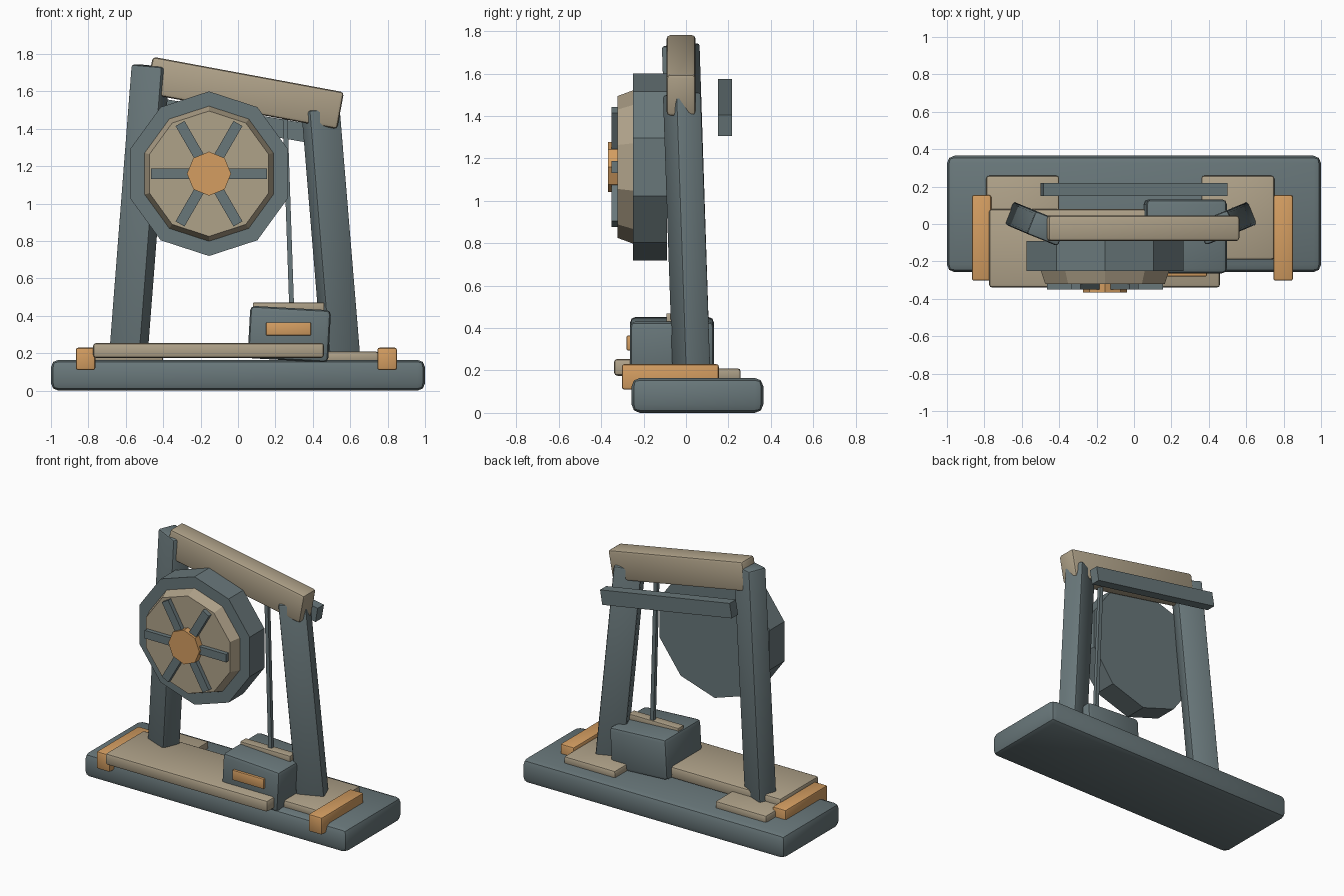
import bpy, bmesh
from math import radians, pi, cos, sin
from mathutils import Matrix, Vector

if "Cube" in bpy.data.objects:
    bpy.data.objects.remove(bpy.data.objects["Cube"])


def material(name, rgb):
    m = bpy.data.materials.new(name)
    m.diffuse_color = (*rgb, 1)
    m.use_nodes = True
    m.node_tree.nodes["Principled BSDF"].inputs["Base Color"].default_value = m.diffuse_color
    return m


SLATE = material("slate", (0.14, 0.185, 0.195))
TAN = material("tan", (0.43, 0.36, 0.25))
ORANGE = material("orange", (0.66, 0.34, 0.12))


def finish(name, bm, mat, matrix=Matrix(), smooth=True):
    bmesh.ops.recalc_face_normals(bm, faces=bm.faces)
    me = bpy.data.meshes.new(name)
    bm.to_mesh(me)
    bm.free()
    me.materials.append(mat)
    ob = bpy.data.objects.new(name, me)
    ob.matrix_world = matrix
    bpy.context.collection.objects.link(ob)
    if smooth:
        me.shade_smooth()
        me.set_sharp_from_angle(angle=radians(40))
    return ob


def box(name, center, size, mat, bevel=0.0, rot=Matrix()):
    bm = bmesh.new()
    bmesh.ops.create_cube(bm, size=1)
    bmesh.ops.scale(bm, vec=size, verts=bm.verts)
    if bevel:
        bmesh.ops.bevel(bm, geom=bm.edges[:], offset=bevel, segments=2,
                        profile=0.5, affect='EDGES')
    return finish(name, bm, mat, Matrix.Translation(center) @ rot, bevel > 0)


def span(name, lo, hi, mat, bevel=0.0):
    lo, hi = Vector(lo), Vector(hi)
    return box(name, (lo + hi) / 2, hi - lo, mat, bevel)


def post(name, start, end, w, d, mat, bevel=0.0, yaw=0.0):
    """Straight bar of section w x d between two points."""
    a, b = Vector(start), Vector(end)
    lean = Vector((0, 0, 1)).rotation_difference(b - a).to_matrix().to_4x4()
    rot = lean @ Matrix.Rotation(radians(yaw), 4, 'Z')
    return box(name, (a + b) / 2, (w, d, (b - a).length), mat, bevel, rot)


def disc(name, sides, r_back, r_front, y_back, y_front, mat, phase=pi / 2):
    """Flat-sided disc facing -y, centred on the wheel axis."""
    bm = bmesh.new()
    rings = []
    for r, y in ((r_back, y_back), (r_front, y_front)):
        rings.append([bm.verts.new((WX + r * cos(phase + 2 * pi * i / sides), y,
                                    WZ + r * sin(phase + 2 * pi * i / sides)))
                      for i in range(sides)])
    for ring in rings:
        bm.faces.new(ring)
    for i in range(sides):
        j = (i + 1) % sides
        bm.faces.new((rings[0][i], rings[0][j], rings[1][j], rings[1][i]))
    return finish(name, bm, mat, smooth=False)


# Base, foot plates, front plank and end clamps
span("base", (-1, -0.257, 0), (1, 0.365, 0.165), SLATE, 0.04)
span("left_foot_plate", (-0.79, -0.19, 0.15), (-0.40, 0.258, 0.21), TAN, 0.014)
span("right_foot_plate", (0.36, -0.19, 0.15), (0.75, 0.258, 0.21), TAN, 0.014)
span("front_plank", (-0.775, -0.34, 0.175), (0.46, 0.08, 0.255), TAN, 0.017)
span("left_clamp", (-0.867, -0.303, 0.11), (-0.763, 0.155, 0.23), ORANGE, 0.012)
span("right_clamp", (0.745, -0.303, 0.11), (0.85, 0.155, 0.23), ORANGE, 0.012)

# Leaning, twisted legs
post("left_leg", (-0.589, 0.027, 0.15), (-0.466, -0.025, 1.737), 0.18, 0.13, SLATE, 0.014, -22)
post("right_leg", (0.553, 0.027, 0.15), (0.441, -0.02, 1.505), 0.18, 0.13, SLATE, 0.014, 22)

# Sloping top beam and rear rail
slope = Matrix.Rotation(radians(10.5), 4, 'Y')
box("top_beam", (0.037, -0.023, 1.592), (1.04, 0.137, 0.2), TAN, 0.018, slope)
box("rear_rail", (0, 0.184, 1.441), (1.0, 0.068, 0.1), SLATE, 0,
    Matrix.Rotation(radians(9.8), 4, 'Y'))

# Low-poly wheel with dish, spokes and hub
WX, WZ = -0.155, 1.16
disc("wheel_rim", 10, 0.44, 0.44, -0.09, -0.25, SLATE)
disc("wheel_dish", 10, 0.365, 0.335, -0.24, -0.322, TAN)
for i in range(3):
    box(f"spoke_bar_{i + 1}", (WX, -0.331, WZ), (0.62, 0.04, 0.055), SLATE, 0,
        Matrix.Rotation(i * pi / 3, 4, 'Y'))
disc("wheel_hub", 8, 0.118, 0.118, -0.32, -0.367, ORANGE)

# Tilted weight box with its label, top strip and hanging rod
box("weight_box", (0.274, -0.066, 0.302), (0.432, 0.395, 0.28), SLATE, 0.025,
    Matrix.Rotation(radians(3.2), 4, 'Y'))
span("box_label", (0.15, -0.28, 0.295), (0.39, -0.25, 0.365), ORANGE, 0.006)
span("box_strip", (0.08, -0.092, 0.42), (0.46, -0.03, 0.47), TAN, 0.004)
post("hanging_rod", (0.287, -0.05, 0.44), (0.249, -0.04, 1.54), 0.026, 0.026, SLATE)
